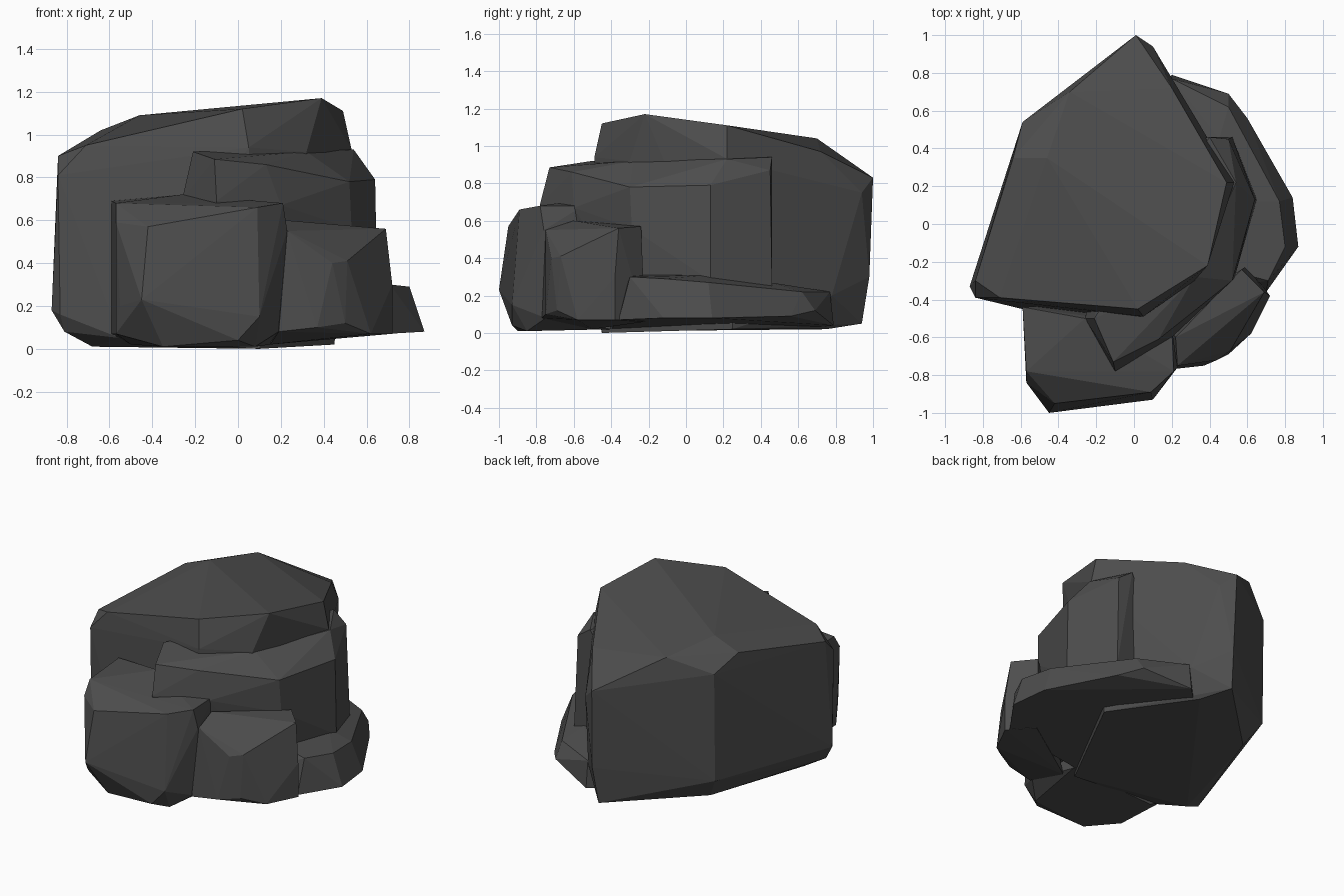
import bpy, bmesh, math

stone = bpy.data.materials.new("dark_stone")
stone.diffuse_color = (0.075, 0.075, 0.075, 1)


def boulder(name, points):
    """Faceted rock: convex hull around a few corner points."""
    bm = bmesh.new()
    for p in points:
        bm.verts.new(p)
    hull = bmesh.ops.convex_hull(bm, input=bm.verts[:])
    loose = [v for v in bm.verts if not v.link_faces]
    bmesh.ops.delete(bm, geom=loose, context='VERTS')
    bmesh.ops.dissolve_limit(bm, angle_limit=math.radians(2),
                             verts=bm.verts[:], edges=bm.edges[:])
    bmesh.ops.recalc_face_normals(bm, faces=bm.faces[:])
    me = bpy.data.meshes.new(name)
    bm.to_mesh(me)
    bm.free()
    me.materials.append(stone)
    ob = bpy.data.objects.new(name, me)
    bpy.context.collection.objects.link(ob)
    return ob


# Tall main boulder with the sloping top
boulder("main_boulder", [
    (0.39, -0.22, 1.17), (0.02, -0.45, 1.12), (0.49, 0.22, 1.11),
    (-0.46, 0.35, 1.09), (-0.64, 0.35, 1.02), (-0.34, 0.70, 1.04),
    (-0.59, 0.54, 0.93), (0.20, 0.72, 0.97), (0.01, 1.00, 0.83),
    (-0.84, -0.30, 0.90), (-0.71, -0.39, 0.95), (-0.84, -0.39, 0.81),
    (0.05, -0.49, 0.94), (0.32, -0.30, 0.92), (0.53, 0.22, 0.93),
    (0.10, 0.94, 0.75), (0.02, 0.98, 0.30), (0.00, 0.94, 0.05),
    (0.19, 0.78, 0.20), (-0.59, 0.53, 0.20), (-0.50, 0.45, 0.05),
    (-0.87, -0.33, 0.18), (-0.83, -0.39, 0.16), (-0.81, -0.35, 0.08),
    (-0.68, -0.30, 0.01), (-0.55, -0.46, 0.05), (0.10, -0.45, 0.0),
    (0.45, 0.25, 0.02), (0.10, 0.75, 0.02)])

# Stepped shelf wrapping the front right
boulder("side_ledge", [
    (-0.21, -0.50, 0.92), (-0.11, -0.73, 0.885), (0.13, -0.61, 0.86),
    (0.52, -0.30, 0.78), (0.64, 0.13, 0.79), (0.50, 0.45, 0.87),
    (0.54, 0.22, 0.93), (0.32, -0.28, 0.92), (0.40, 0.46, 0.94),
    (-0.26, -0.50, 0.70), (-0.10, -0.78, 0.69), (0.20, -0.60, 0.67),
    (0.53, -0.29, 0.56), (0.65, 0.13, 0.28), (0.52, 0.46, 0.25),
    (-0.26, -0.48, 0.10), (-0.10, -0.72, 0.10), (0.50, -0.25, 0.10),
    (0.60, 0.13, 0.10), (0.48, 0.44, 0.10), (0.00, 0.40, 0.20)])

# Big block at front left
boulder("front_block", [
    (-0.45, -1.00, 0.23), (-0.42, -0.95, 0.57), (0.09, -0.89, 0.66),
    (0.10, -0.93, 0.15), (0.00, -0.93, 0.04), (-0.57, -0.84, 0.59),
    (-0.55, -0.85, 0.20), (-0.57, -0.78, 0.68), (0.21, -0.78, 0.68),
    (0.23, -0.76, 0.55), (0.19, -0.75, 0.08), (-0.59, -0.44, 0.69),
    (-0.59, -0.44, 0.07), (-0.57, -0.80, 0.07), (-0.26, -0.50, 0.72),
    (0.20, -0.55, 0.68), (-0.35, -0.90, 0.01), (0.08, -0.85, 0.01),
    (0.15, -0.40, 0.02), (-0.50, -0.44, 0.02)])

# Wedge-topped block at front right
boulder("right_block", [
    (0.23, -0.75, 0.55), (0.69, -0.36, 0.56), (0.57, -0.24, 0.57),
    (0.22, -0.60, 0.60), (0.44, -0.72, 0.40), (0.51, -0.67, 0.41),
    (0.19, -0.77, 0.08), (0.37, -0.75, 0.10), (0.50, -0.69, 0.12),
    (0.62, -0.58, 0.07), (0.72, -0.38, 0.07), (0.72, -0.38, 0.30),
    (0.60, -0.22, 0.06), (0.15, -0.50, 0.02)])

# Low skirt along the right and back
boulder("low_skirt", [
    (0.71, -0.30, 0.30), (0.80, -0.12, 0.29), (0.77, 0.12, 0.27),
    (0.50, 0.62, 0.22), (0.20, 0.77, 0.22), (0.60, 0.12, 0.31),
    (0.45, 0.45, 0.27), (0.52, -0.25, 0.31), (0.87, -0.12, 0.08),
    (0.84, 0.14, 0.08), (0.60, 0.56, 0.09), (0.50, 0.69, 0.12),
    (0.20, 0.79, 0.04), (0.70, -0.36, 0.07), (0.10, -0.40, 0.02),
    (0.00, 0.60, 0.02)])
